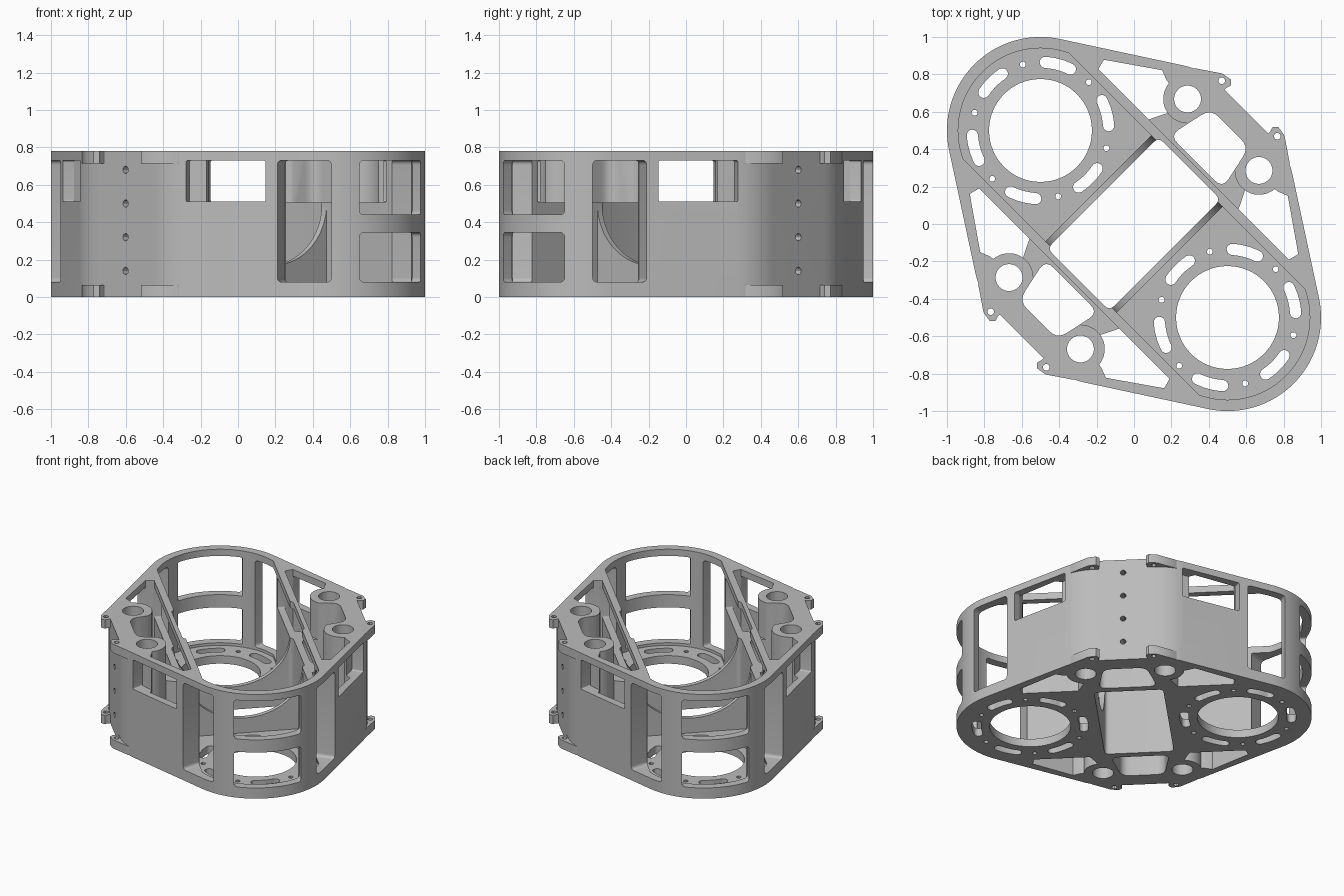
import bpy, bmesh, math
from mathutils import Matrix, Vector

cube = bpy.data.objects.get("Cube")
if cube:
    bpy.data.objects.remove(cube)

HEIGHT = 0.78
END = 0.707          # centre of each rounded end along the long axis
SIDES = [(sx, sy) for sx in (1, -1) for sy in (1, -1)]

metal = bpy.data.materials.new("grey_metal")
metal.use_nodes = True
GREY = (0.5, 0.5, 0.5, 1)
metal.diffuse_color = GREY
metal.node_tree.nodes["Principled BSDF"].inputs["Base Color"].default_value = GREY

tabs, cutters = [], []


def arc(cx, cy, r, a0, a1, n=16):
    steps = [math.radians(a0 + (a1 - a0) * i / n) for i in range(n + 1)]
    return [(cx + r * math.cos(a), cy + r * math.sin(a)) for a in steps]


def rounded(points, r, n=5):
    """Round the corners of a polygon with short curves."""
    out = []
    for i, p in enumerate(points):
        p = Vector(p)
        a = p + (Vector(points[i - 1]) - p).normalized() * r
        b = p + (Vector(points[(i + 1) % len(points)]) - p).normalized() * r
        for k in range(n + 1):
            t = k / n
            out.append(tuple(a * (1 - t) ** 2 + p * 2 * t * (1 - t) + b * t * t))
    return out


def prism(name, points, z0, z1, group=cutters, sx=1, sy=1, matrix=None):
    """Extrude a polygon; helpers are listed in a group and hidden."""
    bm = bmesh.new()
    base = bm.faces.new([bm.verts.new((x * sx, y * sy, z0)) for x, y in points])
    top = bmesh.ops.extrude_face_region(bm, geom=[base])["geom"]
    bmesh.ops.translate(bm, vec=(0, 0, z1 - z0),
                        verts=[v for v in top if isinstance(v, bmesh.types.BMVert)])
    if matrix:
        bm.transform(matrix)
    bm.normal_update()
    bmesh.ops.recalc_face_normals(bm, faces=bm.faces)
    if bm.calc_volume(signed=True) < 0:
        bmesh.ops.reverse_faces(bm, faces=bm.faces)
    mesh = bpy.data.meshes.new(name)
    bm.to_mesh(mesh)
    bm.free()
    mesh.materials.append(metal)
    obj = bpy.data.objects.new(name, mesh)
    bpy.context.scene.collection.objects.link(obj)
    if group is not None:
        obj.hide_render = True
        group.append(obj)
    return obj


def hole(name, x, y, r, n=24):
    prism(name, arc(x, y, r, 0, 360 - 360 / n, n - 1), -0.1, 1)


def window(name, x, y, angle, width, z0, z1, depth, r=0.025):
    """Rounded rectangular cutter whose depth runs along the given direction."""
    w, h = width / 2, (z1 - z0) / 2
    shape = rounded([(-w, -h), (w, -h), (w, h), (-w, h)], r)
    frame = Matrix(((0, 0, 1), (1, 0, 0), (0, 1, 0))).to_4x4()
    place = Matrix.Translation((x, y, (z0 + z1) / 2)) @ Matrix.Rotation(angle, 4, "Z") @ frame
    prism(name, shape, -depth / 2, depth / 2, matrix=place)


# Outer body: two round ends, tapered walls and flat sides
quarter = arc(END, 0, 0.5, 0, 57.4, 24)
bend = rounded([(0, 0), (0.5, 0.734), (0.307, 0.85), (0, 0.85)], 0.11, 8)[18:27]
right = quarter + bend
outline = (right + [(-x, y) for x, y in reversed(right)][:-1]
           + [(-x, -y) for x, y in right] + [(x, -y) for x, y in reversed(right)][:-1])
body = prism("frame_body", outline, 0, HEIGHT, None)

# Fixing tabs at the top and bottom of the flat sides
for sx, sy in SIDES:
    tab = [(0.37, 0.80), (0.36, 0.818), (0.235, 0.903), (0.18, 0.912),
           (0.158, 0.89), (0.165, 0.865), (0.165, 0.83), (0.3, 0.78)]
    for z0, z1 in ((0, 0.065), (0.715, HEIGHT)):
        prism("fixing_tab", tab, z0, z1, tabs, sx, sy)
    hole("tab_hole", 0.21 * sx, 0.873 * sy, 0.018, 12)

# Round end pockets with floors, bores, slots and screw holes
for s in (1, -1):
    pocket = [(0.27, -0.4)] + arc(END, 0, 0.44, -65.4, 65.4, 32) + [(0.27, 0.4)]
    prism("end_pocket", pocket, 0.06, 1, sx=s)
    hole("bore", END * s, 0, 0.275, 64)
    for k in range(6):
        a = 60 * k
        tip_a, tip_b = (arc(END, 0, 0.365, e, e, 1)[0] for e in (a - 11, a + 11))
        slot = (arc(END, 0, 0.395, a - 11, a + 11, 8)
                + arc(*tip_b, 0.03, a + 11, a + 191, 8)[1:-1]
                + arc(END, 0, 0.335, a + 11, a - 11, 8)
                + arc(*tip_a, 0.03, a + 169, a + 349, 8)[1:-1])
        prism("floor_slot", slot, -0.1, 0.2, sx=s)
        x, y = arc(END, 0, 0.365, a + 30, a + 30, 1)[0]
        hole("screw_hole", s * x, y, 0.016, 12)

    # Windows around the rounded end
    for degrees, width, z0, z1 in ((0, 0.462, 0.08, 0.345), (0, 0.462, 0.44, 0.73),
                                   (62, 0.29, 0.08, 0.73), (-62, 0.29, 0.08, 0.73)):
        a = math.radians(degrees if s > 0 else 180 - degrees)
        window("end_window", END * s + 0.48 * math.cos(a), 0.48 * math.sin(a),
               a, width, z0, z1, 0.2)

# Central bay
prism("central_bay", rounded([(-0.235, -0.42), (0.235, -0.42), (0.235, 0.42), (-0.235, 0.42)], 0.035),
      -0.1, 1)

# Curved saddle cut through both cross walls
saddle = [(0.4 * math.cos(t), 0.5 + 0.33 * math.sin(t))
          for t in [math.pi * (1 + i / 32) for i in range(33)]]
prism("saddle_cut", saddle + [(0.4, 1), (-0.4, 1)], -0.4, 0.4,
      matrix=Matrix(((0, 0, 1), (1, 0, 0), (0, 1, 0))).to_4x4())

for sy in (1, -1):
    # Long opening in the inner wall, lowered deck around the bosses, shaft between them
    window("inner_wall_opening", 0, 0.42 * sy, math.pi / 2, 1.44, 0.505, 0.73, 0.08, 0.01)
    deck = ([(-0.34, 0.45), (0.34, 0.45)] + arc(0.27, 0.675, 0.13, -60, -180, 16)
            + arc(-0.27, 0.675, 0.13, 0, -120, 16))
    prism("lowered_deck", deck, 0.505, 1, sy=sy)
    shaft = rounded([(-0.2, 0.47), (0.2, 0.47), (0.145, 0.725), (-0.145, 0.725)], 0.06)
    prism("side_shaft", shaft, -0.1, 1, sy=sy)
    # Column of screw holes in the flat side
    for z in (0.14, 0.32, 0.5, 0.68):
        place = Matrix.Translation((0, 0.85 * sy, z)) @ Matrix.Rotation(math.pi / 2, 4, "X")
        prism("side_screw_hole", arc(0, 0, 0.02, 0, 330, 11), -0.07, 0.07, matrix=place)

for sx, sy in SIDES:
    # Triangular shafts, boss bores and tapered wall windows
    web = ([(0.735, 0.507), (0.72, 0.45), (0.34, 0.45)]
           + arc(0.27, 0.675, 0.13, -80, -5, 12) + [(0.425, 0.668), (0.475, 0.688)])
    prism("web_shaft", web, -0.1, 1, sx=sx, sy=sy)
    hole("boss_bore", 0.27 * sx, 0.675 * sy, 0.072, 32)
    normal = math.atan2(0.842 * sy, 0.539 * sx)
    window("taper_window", 0.57 * sx, 0.655 * sy, normal, 0.435, 0.51, 0.73, 0.12, 0.012)

# Merge the tabs, cut the openings one by one, then drop the helpers
for group, op in ((tabs, "UNION"), (cutters, "DIFFERENCE")):
    for helper in group:
        mod = body.modifiers.new(helper.name, "BOOLEAN")
        mod.operation = op
        mod.solver = "EXACT"
        mod.object = helper
bpy.context.view_layer.update()
result = bpy.data.meshes.new_from_object(body.evaluated_get(bpy.context.evaluated_depsgraph_get()))
body.modifiers.clear()
body.data = result
for helper in tabs + cutters:
    bpy.data.objects.remove(helper)

# Turn the long axis onto the diagonal
body.data.transform(Matrix.Rotation(-math.pi / 4, 4, "Z"))
body.data.materials.clear()
body.data.materials.append(metal)
bpy.context.view_layer.objects.active = body
body.select_set(True)
bpy.ops.object.shade_smooth_by_angle(angle=math.radians(30))
